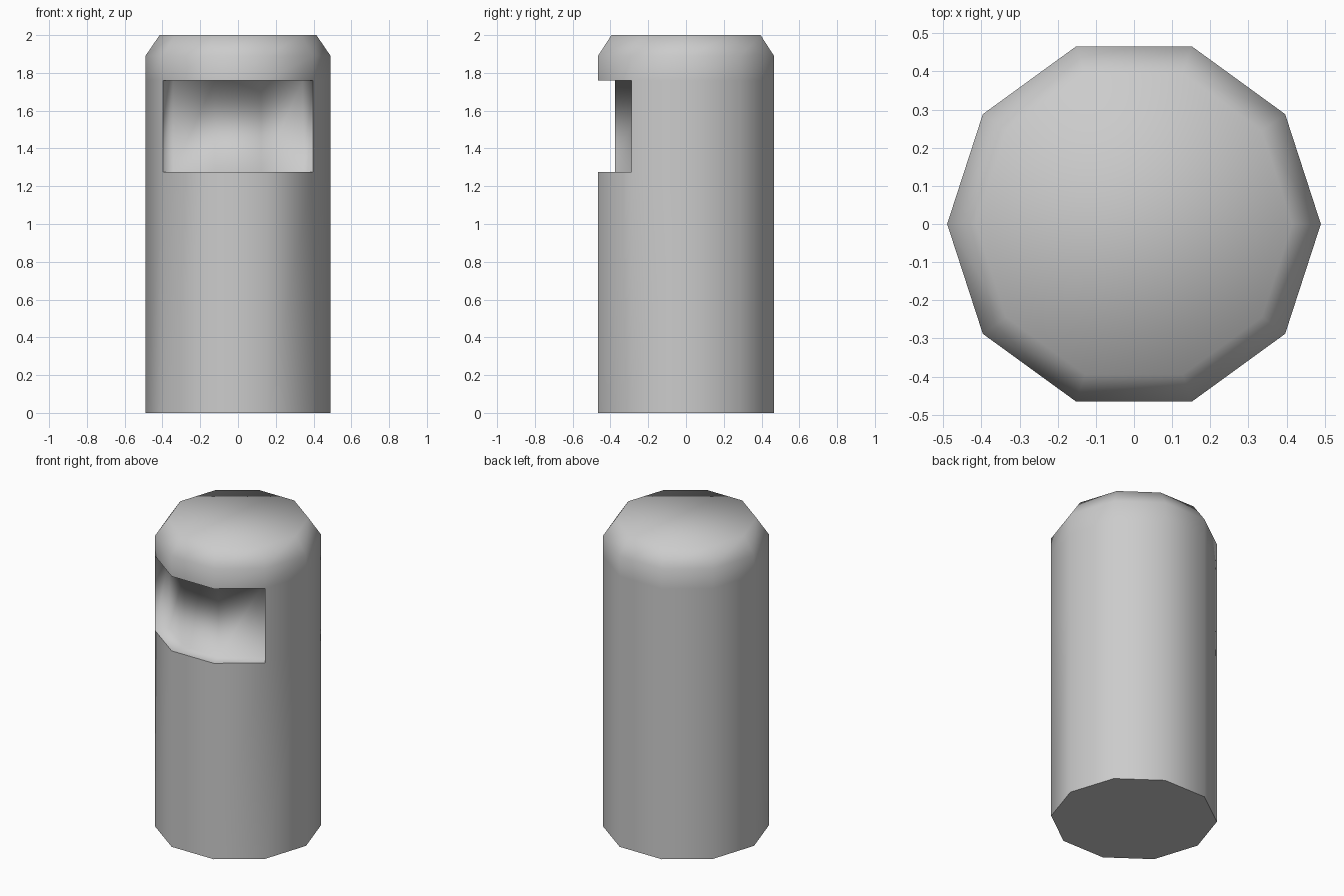
import bpy, bmesh
from math import cos, sin, pi, radians

if "Cube" in bpy.data.objects:
    bpy.data.objects.remove(bpy.data.objects["Cube"])

SIDES = 10
RADIUS = 0.49
DEPTH = 0.09
# (radius, height) of each ring: base, recess floor, recess top, chamfer, top
PROFILE = [(RADIUS, 0), (RADIUS, 1.275), (RADIUS, 1.76), (RADIUS, 1.89), (0.415, 2.0)]
FRONT = (6, 7, 8)            # the three sides that are sunk in


def angle(i):
    return 2 * pi * i / SIDES


bm = bmesh.new()

# Ten-sided body with chamfered top
rings = [[bm.verts.new((r * cos(angle(i)), r * sin(angle(i)), z)) for i in range(SIDES)]
         for r, z in PROFILE]
for level in range(len(rings) - 1):
    low, high = rings[level], rings[level + 1]
    for i in range(SIDES):
        if level == 1 and i in FRONT:
            continue
        j = (i + 1) % SIDES
        bm.faces.new((low[i], low[j], high[j], high[i]))
bm.faces.new(rings[-1])
bm.faces.new(rings[0][::-1])

# Recessed window: ends move along their face normal, middle corners move radially
corners = [6, 7, 8, 9]


def sunk(v, i):
    if i == corners[0]:
        a, d = angle(i + 0.5), DEPTH
    elif i == corners[-1]:
        a, d = angle(i - 0.5), DEPTH
    else:
        a, d = angle(i), DEPTH / cos(pi / SIDES)
    return bm.verts.new((v.co.x - d * cos(a), v.co.y - d * sin(a), v.co.z))


floor = [sunk(rings[1][i], i) for i in corners]
ceiling = [sunk(rings[2][i], i) for i in corners]
lip_low = [rings[1][i] for i in corners]
lip_high = [rings[2][i] for i in corners]
for k in range(3):
    bm.faces.new((floor[k], floor[k + 1], ceiling[k + 1], ceiling[k]))
    bm.faces.new((lip_low[k], lip_low[k + 1], floor[k + 1], floor[k]))
    bm.faces.new((ceiling[k], ceiling[k + 1], lip_high[k + 1], lip_high[k]))
bm.faces.new((lip_low[0], floor[0], ceiling[0], lip_high[0]))
bm.faces.new((floor[3], lip_low[3], lip_high[3], ceiling[3]))
bmesh.ops.recalc_face_normals(bm, faces=bm.faces[:])

# Smooth shading, with the base rim and the recess lip kept sharp
for f in bm.faces:
    f.smooth = True
for e in bm.edges:
    e.smooth = e.calc_face_angle_signed(0) < radians(60)

mesh = bpy.data.meshes.new("body")
bm.to_mesh(mesh)
bm.free()
body = bpy.data.objects.new("body", mesh)
bpy.context.collection.objects.link(body)
